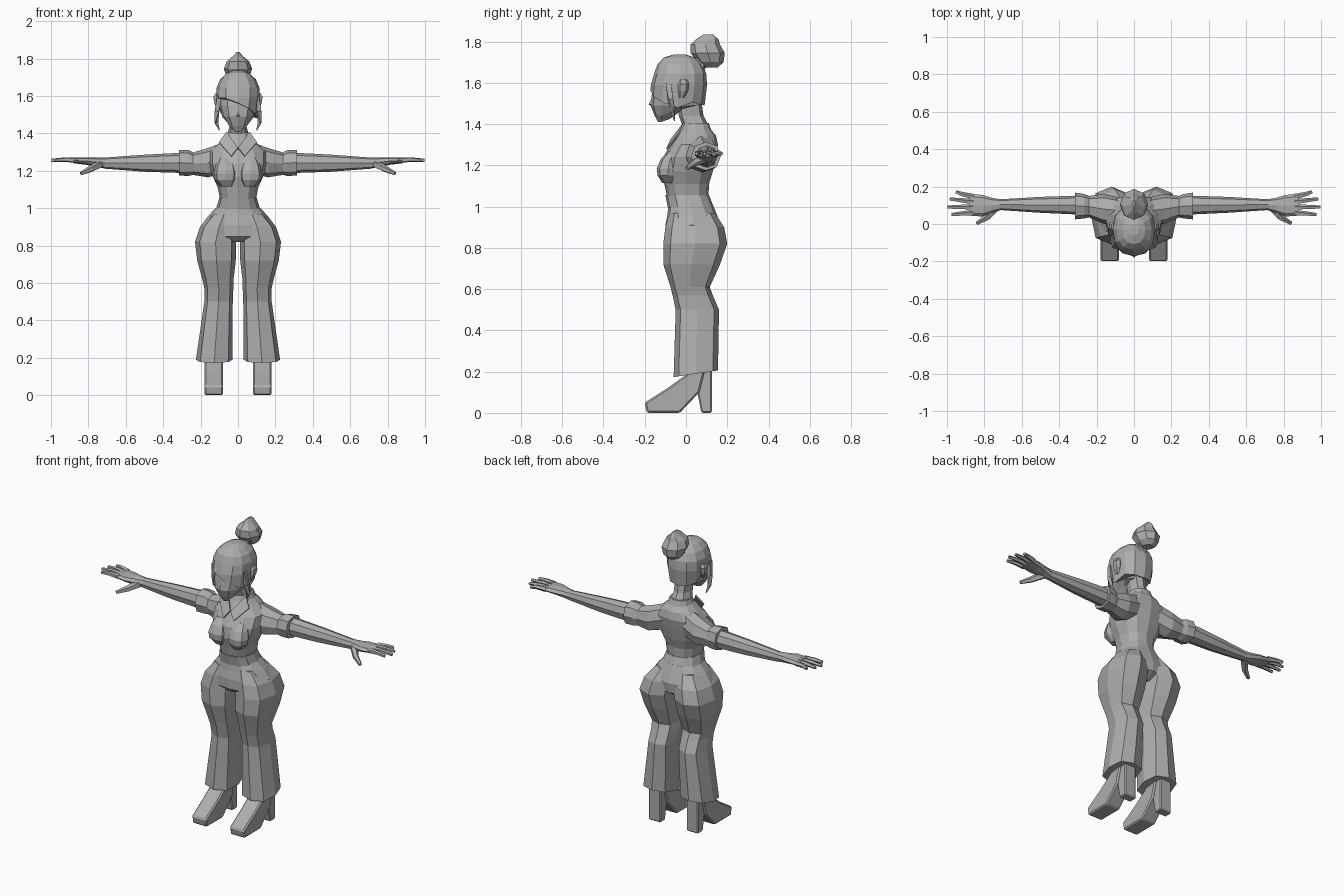
import bpy
import bmesh
import math
from mathutils import Vector

default_cube = bpy.data.objects.get("Cube")
if default_cube:
    bpy.data.objects.remove(default_cube, do_unlink=True)

clay = bpy.data.materials.new("plain grey")
clay.use_nodes = True
clay.diffuse_color = (0.42, 0.42, 0.42, 1)
clay.node_tree.nodes["Principled BSDF"].inputs["Base Color"].default_value = clay.diffuse_color


def finish(name, bm, mirrored=False):
    """Turn a bmesh into a flat shaded object, optionally mirrored across the body."""
    bmesh.ops.recalc_face_normals(bm, faces=bm.faces)
    mesh = bpy.data.meshes.new(name)
    bm.to_mesh(mesh)
    bm.free()
    mesh.materials.append(clay)
    obj = bpy.data.objects.new(name, mesh)
    bpy.context.scene.collection.objects.link(obj)
    if mirrored:
        mirror = obj.modifiers.new("mirror", 'MIRROR')
        mirror.use_mirror_merge = False
    return obj


def power(value, exponent):
    return math.copysign(abs(value) ** exponent, value)


def loft(name, rings, sides=8, axis='z', box=0.85, mirrored=False, shape=None):
    """Skin rounded sections, each given as (position, low_a, high_a, low_b, high_b)."""
    bm = bmesh.new()
    loops = []
    for index, (t, a0, a1, b0, b1) in enumerate(rings):
        loop = []
        for k in range(sides):
            angle = math.tau * k / sides - math.pi / 2
            a = (a0 + a1) / 2 + power(math.cos(angle), box) * (a1 - a0) / 2
            b = (b0 + b1) / 2 + power(math.sin(angle), box) * (b1 - b0) / 2
            point = Vector((a, b, t)) if axis == 'z' else Vector((t, a, b))
            if shape:
                point = shape(index, point)
            loop.append(bm.verts.new(point))
        loops.append(loop)
    for low, high in zip(loops, loops[1:]):
        for k in range(sides):
            n = (k + 1) % sides
            bm.faces.new((low[k], low[n], high[n], high[k]))
    bm.faces.new(loops[0])
    bm.faces.new(loops[-1])
    return finish(name, bm, mirrored)


def body(name, rows, **options):
    """Loft centred on x, from rows of (height, half_width, front, back)."""
    return loft(name, [(z, -w, w, f, b) for z, w, f, b in rows], **options)


def limb(name, path, radii, sides=5, mirrored=True):
    """Thin tapering tube through the points of a path."""
    bm = bmesh.new()
    points = [Vector(p) for p in path]
    loops = []
    for i, point in enumerate(points):
        ahead = points[min(i + 1, len(points) - 1)] - points[max(i - 1, 0)]
        turn = ahead.to_track_quat('Z', 'Y')
        loops.append([bm.verts.new(point + turn @ Vector((
            radii[i] * math.cos(math.tau * k / sides),
            radii[i] * math.sin(math.tau * k / sides), 0))) for k in range(sides)])
    for low, high in zip(loops, loops[1:]):
        for k in range(sides):
            n = (k + 1) % sides
            bm.faces.new((low[k], low[n], high[n], high[k]))
    bm.faces.new(loops[0])
    bm.faces.new(loops[-1])
    return finish(name, bm, mirrored)


def slab(name, profile, x0, x1, bevel):
    """Side profile of (y, z) points extruded across x."""
    bm = bmesh.new()
    face = bm.faces.new([bm.verts.new((x0, y, z)) for y, z in profile])
    grown = bmesh.ops.extrude_face_region(bm, geom=[face])
    for vert in grown["geom"]:
        if isinstance(vert, bmesh.types.BMVert):
            vert.co.x = x1
    obj = finish(name, bm, True)
    edge = obj.modifiers.new("bevel", 'BEVEL')
    edge.width = bevel
    edge.segments = 1


# Boots: sloping foot with a separate block heel
slab("boot_feet", [(-0.2, 0.05), (-0.19, 0), (-0.03, 0), (0.065, 0.1), (0.1, 0.24),
                   (0.03, 0.24), (0.0, 0.185), (-0.09, 0.12)], 0.08, 0.18, 0.008)
slab("boot_heels", [(0.055, 0.1), (0.075, 0), (0.125, 0), (0.125, 0.25), (0.05, 0.25)],
     0.09, 0.17, 0.006)


# Trousers: flared legs with a hem that rises toward the back
def hem(index, point):
    if index == 0:
        point.z += (point.y - 0.05) * 0.15
    return point


loft("trouser_legs", [
    (0.19, 0.03, 0.225, -0.06, 0.155), (0.5, 0.028, 0.18, -0.05, 0.16),
    (0.57, 0.025, 0.18, -0.065, 0.13), (0.61, 0.025, 0.188, -0.075, 0.115),
    (0.72, 0.012, 0.218, -0.11, 0.165), (0.82, 0.01, 0.23, -0.11, 0.2),
    (0.9, 0, 0.203, -0.1, 0.185), (0.97, 0.01, 0.14, -0.08, 0.14)],
    box=0.75, mirrored=True, shape=hem)
body("trouser_hips", [
    (0.82, 0.06, -0.07, 0.12), (0.85, 0.18, -0.1, 0.165), (0.91, 0.195, -0.1, 0.17),
    (0.96, 0.158, -0.09, 0.15), (1.01, 0.11, -0.085, 0.13)], sides=12)
body("waistband", [(0.995, 0.118, -0.088, 0.135), (1.055, 0.1, -0.1, 0.112)], sides=12)

# Shirt body, bust and collar
body("shirt_body", [
    (1.04, 0.095, -0.09, 0.108), (1.11, 0.108, -0.105, 0.112), (1.17, 0.135, -0.12, 0.13),
    (1.24, 0.155, -0.11, 0.145), (1.3, 0.155, -0.075, 0.155), (1.345, 0.105, -0.045, 0.145),
    (1.38, 0.068, -0.02, 0.115)], sides=12)
loft("bust", [
    (1.115, 0.03, 0.09, -0.115, -0.05), (1.15, 0.01, 0.125, -0.138, -0.04),
    (1.185, 0.005, 0.13, -0.142, -0.03), (1.23, 0.015, 0.12, -0.122, -0.03),
    (1.27, 0.035, 0.1, -0.085, -0.02)], mirrored=True)
body("collar_band", [(1.35, 0.08, -0.035, 0.13), (1.405, 0.062, -0.015, 0.11)], sides=12)

collar = bmesh.new()
collar.faces.new([collar.verts.new(p) for p in (
    (0.06, -0.005, 1.405), (0.0, -0.07, 1.32), (0.035, -0.09, 1.275), (0.1, -0.03, 1.35))])
flaps = finish("collar_flaps", collar, True)
flaps.modifiers.new("thickness", 'SOLIDIFY').thickness = 0.008

# Sleeves with a puffed cuff
loft("sleeves", [
    (0.07, 0.0, 0.14, 1.19, 1.355), (0.16, 0.0, 0.16, 1.165, 1.322),
    (0.24, 0.035, 0.15, 1.178, 1.298), (0.265, 0.03, 0.16, 1.172, 1.312),
    (0.315, 0.025, 0.168, 1.175, 1.312)], axis='x', mirrored=True)

# Arms and hands
loft("arms", [
    (0.29, 0.05, 0.152, 1.188, 1.297), (0.5, 0.06, 0.145, 1.195, 1.286),
    (0.72, 0.075, 0.132, 1.212, 1.27)], axis='x', mirrored=True)
loft("palms", [
    (0.71, 0.075, 0.132, 1.212, 1.27), (0.76, 0.06, 0.14, 1.222, 1.27),
    (0.81, 0.04, 0.155, 1.232, 1.272), (0.88, 0.045, 0.162, 1.24, 1.27)],
    axis='x', mirrored=True)
fingers = {
    "index": (0.06, 0.05, 0.975), "middle": (0.09, 0.09, 0.998),
    "ring": (0.118, 0.133, 0.985), "little": (0.146, 0.172, 0.952)}
for finger, (root_y, tip_y, tip_x) in fingers.items():
    limb(finger + "_fingers", [(0.86, root_y, 1.256), (0.92, (root_y + tip_y) / 2, 1.26),
                               (tip_x, tip_y, 1.256)], (0.016, 0.013, 0.009))
limb("thumbs", [(0.74, 0.085, 1.235), (0.785, 0.035, 1.21), (0.84, 0.003, 1.185)],
     (0.024, 0.018, 0.01))

# Neck and head
body("neck", [
    (1.33, 0.062, 0.0, 0.12), (1.4, 0.055, -0.02, 0.105),
    (1.44, 0.045, -0.035, 0.085), (1.54, 0.05, -0.045, 0.07)])


def jaw(index, point):
    # The jaw line climbs from the chin toward the neck
    if index < 2:
        point.z += max(0, point.y + 0.12) * 0.35
    return point


body("head", [
    (1.41, 0.02, -0.135, -0.08), (1.44, 0.055, -0.152, -0.0), (1.49, 0.085, -0.172, 0.06),
    (1.55, 0.1, -0.165, 0.085), (1.62, 0.1, -0.15, 0.085), (1.7, 0.07, -0.115, 0.05)],
    sides=12, shape=jaw)
limb("nose", [(0, -0.158, 1.53), (0, -0.169, 1.495), (0, -0.16, 1.478)],
     (0.005, 0.012, 0.006), sides=4, mirrored=False)
loft("ears", [
    (1.525, 0.095, 0.112, -0.035, -0.01), (1.56, 0.095, 0.128, -0.04, 0.01),
    (1.595, 0.095, 0.134, -0.04, 0.015), (1.615, 0.095, 0.122, -0.03, 0.005)],
    sides=6, mirrored=True)


# Hair: cap with a slanted fringe, side locks and a top bun
def fringe(index, point):
    if index == 0:
        point.z -= point.y * 0.28
        if point.y < -0.04:
            point.z -= point.x * 0.45
    return point


body("hair_cap", [
    (1.515, 0.104, -0.173, 0.09), (1.59, 0.116, -0.17, 0.102), (1.645, 0.114, -0.154, 0.098),
    (1.69, 0.095, -0.138, 0.078), (1.722, 0.06, -0.108, 0.045), (1.737, 0.025, -0.06, 0.0)],
    sides=12, shape=fringe)
limb("side_locks", [(0.1, -0.085, 1.6), (0.112, -0.075, 1.52), (0.116, -0.065, 1.46),
                    (0.1, -0.055, 1.415)], (0.018, 0.016, 0.012, 0.003), sides=4)
limb("bun_stem", [(0, 0.04, 1.66), (0, 0.09, 1.73)], (0.045, 0.035), mirrored=False)
body("hair_bun", [
    (1.675, 0.03, 0.09, 0.155), (1.7, 0.06, 0.055, 0.182), (1.745, 0.076, 0.022, 0.188),
    (1.785, 0.06, 0.022, 0.165), (1.812, 0.028, 0.05, 0.157), (1.835, 0.006, 0.085, 0.13)],
    box=1)
